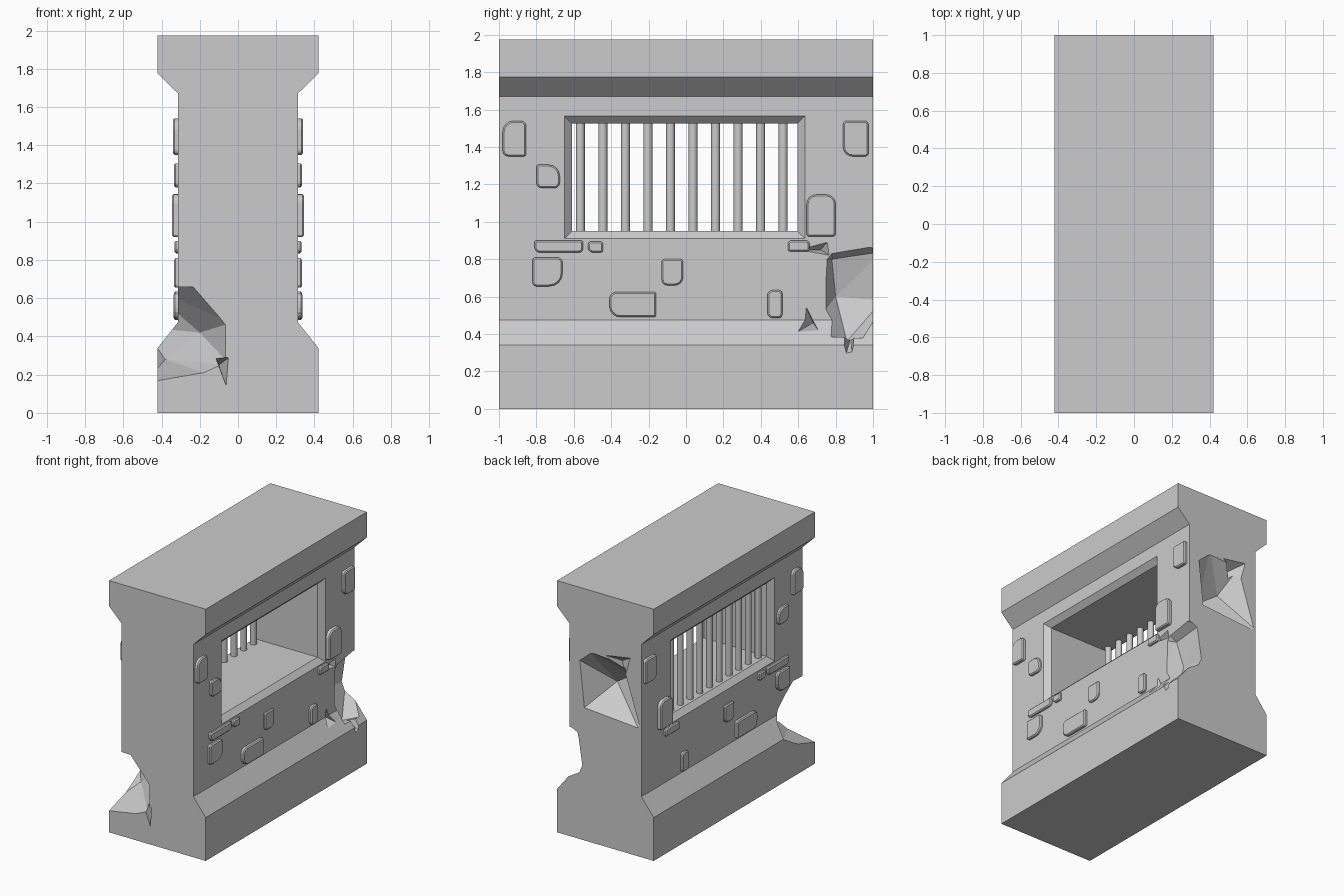
import bpy, bmesh, math
from mathutils import Vector

if "Cube" in bpy.data.objects:
    bpy.data.objects.remove(bpy.data.objects["Cube"])

stone_grey = bpy.data.materials.new("stone grey")
stone_grey.diffuse_color = (0.6, 0.6, 0.6, 1)
stone_grey.use_nodes = True
stone_grey.node_tree.nodes["Principled BSDF"].inputs["Base Color"].default_value = stone_grey.diffuse_color


def finish(bm, name):
    bmesh.ops.recalc_face_normals(bm, faces=bm.faces)
    me = bpy.data.meshes.new(name)
    bm.to_mesh(me)
    bm.free()
    ob = bpy.data.objects.new(name, me)
    bpy.context.collection.objects.link(ob)
    me.materials.append(stone_grey)
    return ob


def loft(bm, rings):
    """Closed solid through rings that have equal point counts."""
    rows = [[bm.verts.new(p) for p in r] for r in rings]
    n = len(rows[0])
    for a, b in zip(rows, rows[1:]):
        for i in range(n):
            bm.faces.new((a[i], a[(i + 1) % n], b[(i + 1) % n], b[i]))
    bm.faces.new(rows[0])
    bm.faces.new(rows[-1])


def hull(name, pts):
    bm = bmesh.new()
    for p in pts:
        bm.verts.new(p)
    res = bmesh.ops.convex_hull(bm, input=bm.verts[:])
    loose = [v for v in bm.verts if not v.link_faces]
    bmesh.ops.delete(bm, geom=loose, context='VERTS')
    return finish(bm, name)


def cut(target, cutter):
    cutter.hide_render = True
    mod = target.modifiers.new("cut", 'BOOLEAN')
    mod.operation = 'DIFFERENCE'
    mod.solver = 'EXACT'
    mod.object = cutter
    bpy.context.view_layer.objects.active = target
    bpy.ops.object.modifier_apply(modifier=mod.name)
    bpy.data.objects.remove(cutter)


# wall body: plinth, shaft and cap in one profile
half = [(.42, 0), (.42, .34), (.313, .475), (.313, 1.67), (.42, 1.775), (.42, 1.975)]
profile = half + [(-x, z) for x, z in reversed(half)]
bm = bmesh.new()
loft(bm, [[(x, y, z) for x, z in profile] for y in (-1, 1)])
wall = finish(bm, "wall")

# window opening with chamfered edges on both sides
bm = bmesh.new()
rings = []
for x, g in ((-.353, .08), (-.273, 0), (.273, 0), (.353, .08)):
    y0, y1, z0, z1 = -.61 - g, .595 + g, .95 - g, 1.525 + g
    rings.append([(x, y0, z0), (x, y1, z0), (x, y1, z1), (x, y0, z1)])
loft(bm, rings)
cut(wall, finish(bm, "window_cutter"))

# broken corner, front left
cut(wall, hull("front_break", [
    (-.5, -1.05, .66), (-.2, -1.05, .655), (-.04, -1.05, .47), (-.04, -1.05, .25),
    (-.15, -1.05, .2), (-.5, -1.05, .14), (-.5, -.52, .45), (-.5, -.6, .68),
    (-.38, -.66, .28), (-.2, -.75, .42)]))
cut(wall, hull("front_spike", [
    (-.13, -1.05, .32), (-.05, -1.05, .11), (-.035, -1.05, .3), (-.1, -.84, .25)]))
# broken corner, right back
cut(wall, hull("right_break", [
    (.5, .66, .42), (.5, .68, .8), (.5, .78, .92), (.5, 1.05, .9), (.5, 1.05, .4),
    (.24, 1.05, .84), (.2, 1.05, .58), (.2, .8, .6), (.25, .78, .8), (.3, .86, .36)]))
cut(wall, hull("right_spike_low", [
    (.5, .51, .36), (.4, .6, .64), (.5, .74, .37), (.24, .68, .46)]))
cut(wall, hull("right_spike_top", [
    (.36, .52, .85), (.36, .78, .92), (.36, .8, .8), (.25, .72, .85)]))
cut(wall, hull("right_spike_base", [
    (.46, .82, .38), (.46, .85, .27), (.46, .89, .28), (.46, .92, .42), (.3, .88, .38)]))
# dent in the back face
cut(wall, hull("back_dent", [
    (.245, 1.03, 1.43), (.14, 1.03, 1.52), (-.16, 1.03, 1.5), (-.33, 1.03, .98),
    (.2, 1.03, 1.02), (.05, .78, 1.2), (-.1, .82, 1.3)]))
cut(wall, hull("back_dent_top", [
    (.0, 1.03, 1.52), (-.25, 1.03, 1.56), (-.2, 1.03, 1.38), (-.05, .86, 1.42)]))

# window bars
for i in range(10):
    bm = bmesh.new()
    bmesh.ops.create_cone(bm, cap_ends=True, segments=12, radius1=.024, radius2=.024, depth=.6)
    bmesh.ops.translate(bm, verts=bm.verts, vec=(-.23, -.565 + i * .1205, 1.237))
    bar = finish(bm, f"bar_{i}")
    for p in bar.data.polygons:
        p.use_smooth = abs(p.normal.z) < .5


# raised stones, the same on both sides
def rounded(y0, y1, z0, z1, radii, x, inset):
    pts = []
    corners = ((y0, z0, 1, 1, 180), (y1, z0, -1, 1, 270), (y1, z1, -1, -1, 0), (y0, z1, 1, -1, 90))
    for (y, z, sy, sz, a0), r in zip(corners, radii):
        for k in range(5):
            a = math.radians(a0 + k * 22.5)
            cy, cz, q = y + sy * r, z + sz * r, r - inset
            pts.append((x, cy + q * math.cos(a), cz + q * math.sin(a)))
    return pts


# y range, z range, outer x, radii from lower left anticlockwise
stones = [
    (-.98, -.855, 1.35, 1.54, .34, (.03, .012, .03, .06)),
    (-.80, -.675, 1.18, 1.305, .335, (.03, .03, .06, .012)),
    (-.81, -.55, .835, .9, .333, (.03, .025, .012, .012)),
    (-.525, -.445, .835, .895, .333, (.03, .012, .012, .02)),
    (-.82, -.66, .655, .81, .335, (.02, .07, .03, .015)),
    (-.41, -.16, .49, .625, .338, (.06, .012, .012, .04)),
    (-.13, -.015, .66, .8, .33, (.03, .045, .015, .015)),
    (.435, .515, .485, .635, .335, (.03, .02, .02, .03)),
    (.645, .80, .92, 1.145, .345, (.015, .02, .05, .05)),
    (.84, .975, 1.35, 1.54, .34, (.05, .015, .02, .02)),
    (.545, .66, .84, .9, .333, (.015, .015, .02, .02)),
]
for side, s in (("right", 1), ("left", -1)):
    for i, (y0, y1, z0, z1, x, radii) in enumerate(stones):
        if s < 0 and i == 10:
            y1 = .72
        bm = bmesh.new()
        loft(bm, [rounded(y0, y1, z0, z1, radii, s * .29, 0),
                  rounded(y0, y1, z0, z1, radii, s * (x - .008), 0),
                  rounded(y0, y1, z0, z1, radii, s * x, .008)])
        finish(bm, f"{side}_stone_{i}")
